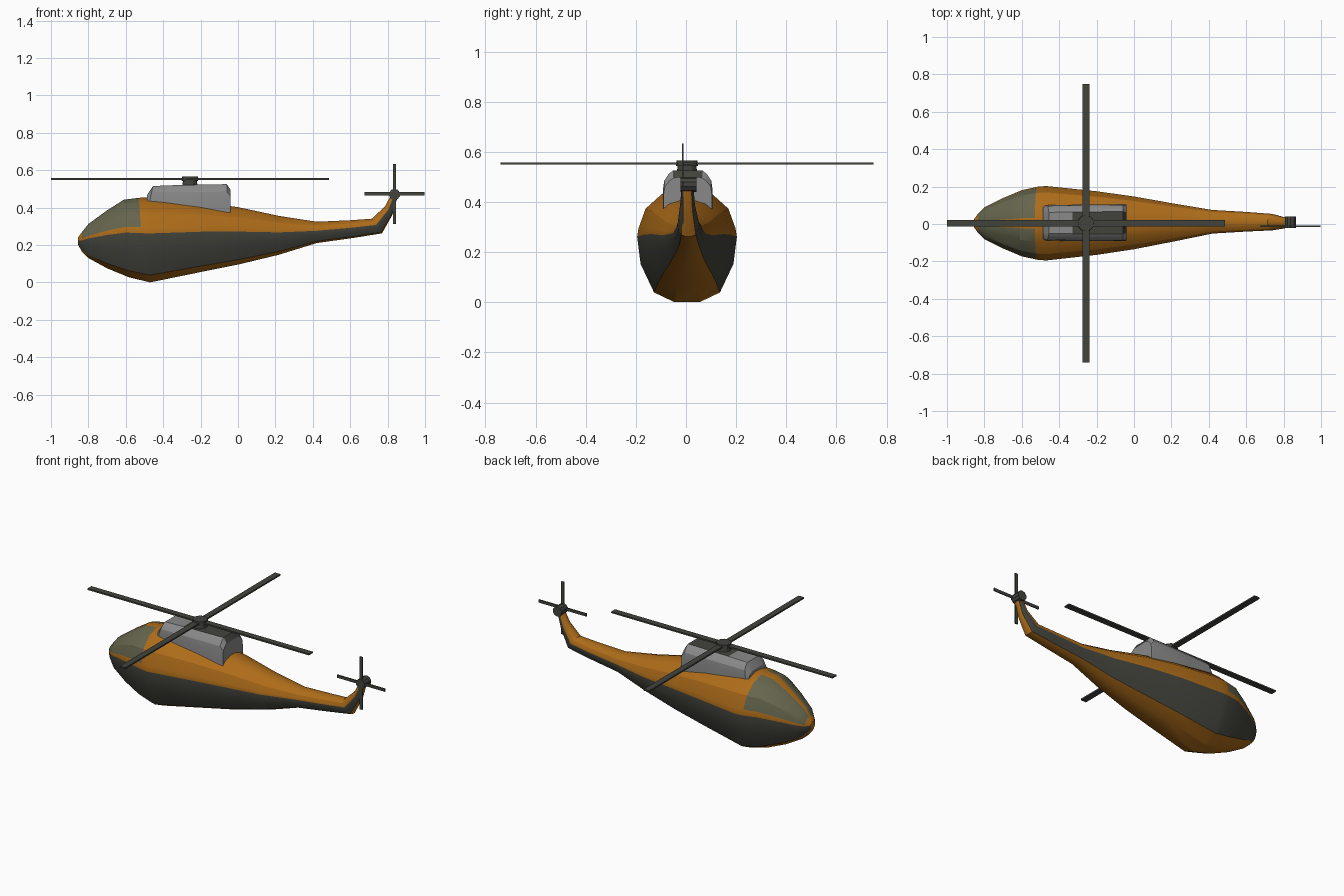
import bpy, bmesh, math
from mathutils import Matrix, Vector

if "Cube" in bpy.data.objects:
    bpy.data.objects.remove(bpy.data.objects["Cube"])


def material(name, rgb):
    m = bpy.data.materials.new(name)
    m.diffuse_color = (*rgb, 1)
    m.use_nodes = True
    m.node_tree.nodes["Principled BSDF"].inputs["Base Color"].default_value = m.diffuse_color
    return m


ORANGE = material("orange paint", (0.42, 0.15, 0.010))
BAND = material("dark grey band", (0.056, 0.056, 0.046))
GLASS = material("olive glass", (0.13, 0.13, 0.075))
GREY = material("cowling grey", (0.25, 0.25, 0.25))
DARK = material("rotor grey", (0.056, 0.056, 0.047))


def finish(name, bm, mats, smooth=True):
    bmesh.ops.recalc_face_normals(bm, faces=bm.faces)
    me = bpy.data.meshes.new(name)
    bm.to_mesh(me)
    bm.free()
    for m in mats:
        me.materials.append(m)
    ob = bpy.data.objects.new(name, me)
    bpy.context.collection.objects.link(ob)
    if smooth:
        bpy.ops.object.select_all(action='DESELECT')
        ob.select_set(True)
        bpy.context.view_layer.objects.active = ob
        bpy.ops.object.shade_smooth_by_angle(angle=math.radians(24))
    return ob


def loft(name, half, rings, mats, rule):
    """Skin mirrored half sections; ring = bottom x, z, top x, z, half width, y centre."""
    n = len(half)
    section = half + [(-u, v) for u, v in reversed(half)]
    bm = bmesh.new()
    loops = []
    for xb, zb, xt, zt, w, yc in rings:
        loop = []
        for u, v in section:
            t = (v + 1) / 2
            loop.append(bm.verts.new((xb + (xt - xb) * t, yc + w * u, zb + (zt - zb) * t)))
        loops.append(loop)
    for i in range(len(loops) - 1):
        a, b = loops[i], loops[i + 1]
        for j in range(2 * n):
            k = (j + 1) % (2 * n)
            f = bm.faces.new((a[j], a[k], b[k], b[j]))
            strip = j if j < n else 2 * n - 2 - j   # -1 is the underside
            f.material_index = rule(i, strip)
    bm.faces.new(loops[0])
    bm.faces.new(loops[-1])
    return finish(name, bm, mats)


# Fuselage with tail boom and raised tail
hull_half = [(.25, -1), (.66, -.83), (.93, -.33), (1, .15), (.97, .30), (.83, .64), (.50, .90), (.15, 1)]
hull_rings = [
    (-.855, .20, -.855, .24, .022, .004),
    (-.835, .165, -.835, .268, .05, .004),
    (-.80, .13, -.80, .312, .085, .004),
    (-.70, .075, -.70, .385, .135, .004),
    (-.585, .028, -.61, .442, .177, .004),
    (-.50, .007, -.53, .452, .195, .004),
    (-.47, .0, -.47, .455, .199, .004),
    (-.20, .055, -.20, .43, .170, .005),
    (.0, .095, .0, .402, .141, .006),
    (.22, .148, .22, .355, .100, .008),
    (.42, .210, .42, .324, .063, .012),
    (.62, .238, .60, .332, .052, .012),
    (.77, .262, .715, .340, .044, .010),
    (.825, .36, .785, .405, .030, .006),
    (.85, .445, .815, .46, .024, .006),
]


def hull_colour(i, strip):
    if strip in (1, 2):
        return 1
    if 4 <= strip <= 6 and 1 <= i <= 4:
        return 2
    return 0


loft("fuselage", hull_half, hull_rings, [ORANGE, BAND, GLASS], hull_colour)

# Engine cowling with a dark roof panel behind its grey front
cowl_half = [(1, -1), (1, .15), (.95, .55), (.76, .86), (.60, 1)]
cowl_rings = [
    (-.49, .37, -.485, .470, .086, .006),
    (-.485, .37, -.455, .515, .094, .006),
    (-.33, .36, -.33, .520, .097, .006),
    (-.06, .345, -.06, .525, .099, .007),
    (-.04, .345, -.04, .495, .096, .007),
]
loft("engine_cowling", cowl_half, cowl_rings, [GREY, DARK],
     lambda i, s: 1 if s == 4 and i >= 2 else 0)


def cylinder(name, r1, r2, depth, centre, rot=Matrix(), sides=12):
    bm = bmesh.new()
    bmesh.ops.create_cone(bm, cap_ends=True, segments=sides, radius1=r1, radius2=r2,
                          depth=depth, matrix=Matrix.Translation(centre) @ rot)
    return finish(name, bm, [DARK])


def blades(name, centre, length, width, thick, axis):
    """Four blades as two crossed bars, turned about the given axis."""
    bm = bmesh.new()
    size = (2 * length, thick, width) if axis == 'Y' else (2 * length, width, thick)
    for a in (0, math.pi / 2):
        bmesh.ops.create_cube(bm, size=1, matrix=Matrix.Translation(centre)
                              @ Matrix.Rotation(a, 4, axis) @ Matrix.Diagonal((*size, 1)))
    return finish(name, bm, [DARK], False)


# Main rotor
mx, my = -.257, .004
cylinder("rotor_mast", .042, .036, .05, (mx, my, .53))
cylinder("rotor_hub", .044, .042, .022, (mx, my, .554))
blades("main_rotor_blades", Vector((mx, my, .553)), .744, .037, .009, 'Z')

# Tail rotor on the -y side
turn = Matrix.Rotation(math.pi / 2, 4, 'X')
cylinder("tail_rotor_hub", .030, .030, .062, (.837, .010, .47), turn, 10)
blades("tail_rotor_blades", Vector((.837, -.012, .473)), .160, .018, .006, 'Y')
